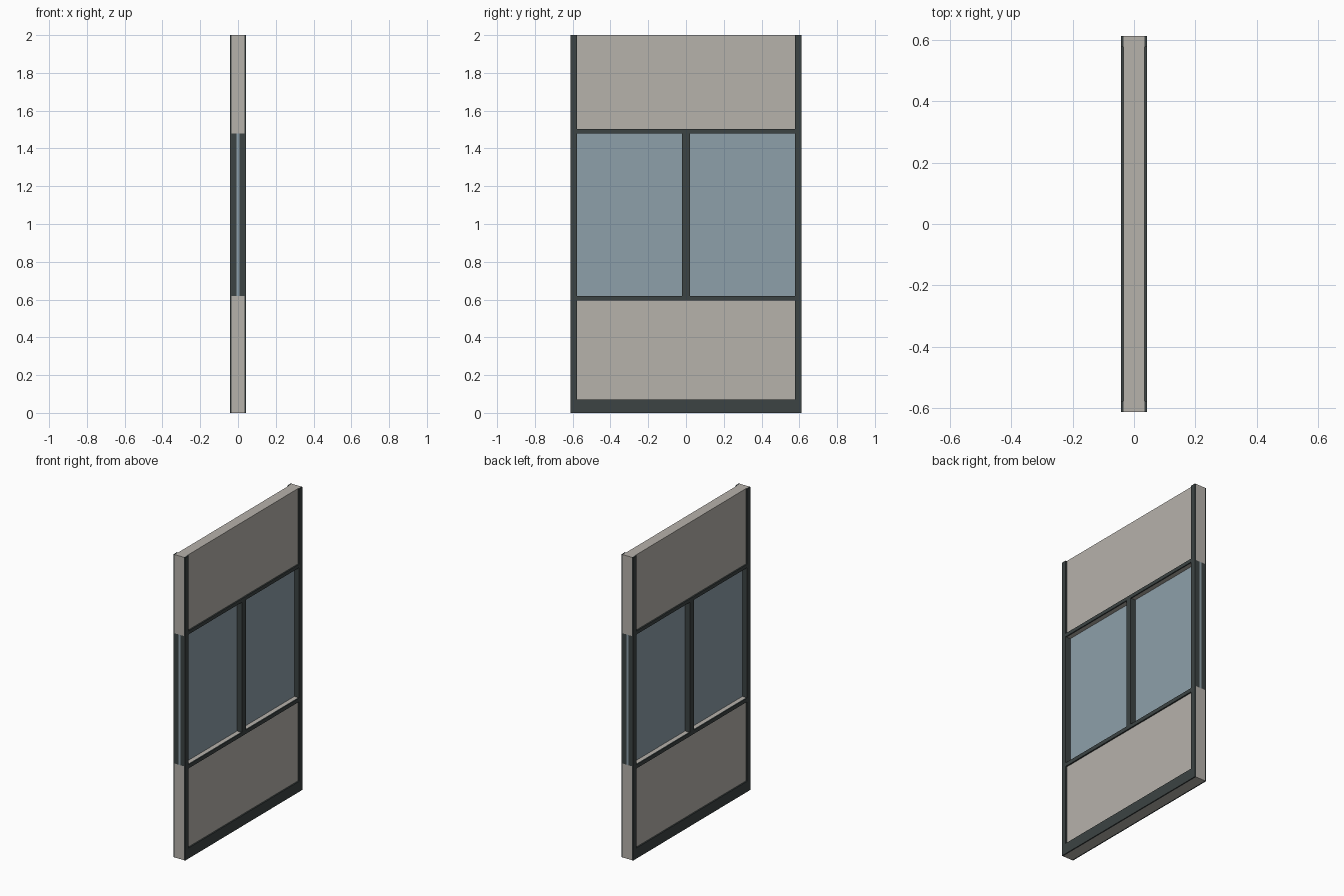
import bpy

if "Cube" in bpy.data.objects:
    bpy.data.objects.remove(bpy.data.objects["Cube"], do_unlink=True)


def material(name, rgb):
    m = bpy.data.materials.new(name)
    m.use_nodes = True
    colour = (*rgb, 1)
    m.diffuse_color = colour
    m.node_tree.nodes["Principled BSDF"].inputs["Base Color"].default_value = colour
    return m


plaster = material("warm grey plaster", (0.47, 0.445, 0.41))
steel = material("dark steel", (0.045, 0.056, 0.056))
glass = material("blue grey glass", (0.27, 0.35, 0.40))


def box(name, x, y, z, mat):
    """Axis-aligned box from (low, high) ranges."""
    ranges = (x, y, z)
    bpy.ops.mesh.primitive_cube_add(size=1, location=[(a + b) / 2 for a, b in ranges])
    ob = bpy.context.object
    ob.name = name
    ob.scale = [b - a for a, b in ranges]
    bpy.ops.object.transform_apply(location=False, rotation=False, scale=True)
    ob.data.materials.append(mat)
    return ob


HALF, INNER = 0.612, 0.577      # half length, inner edge of the posts
CORE, FACE, PANE = 0.034, 0.043, 0.007
SILL, HEAD, TOP = 0.62, 1.48, 2.0

# Solid wall below and above the window band
box("lower_wall", (-CORE, CORE), (-HALF, HALF), (0, SILL), plaster)
box("upper_wall", (-CORE, CORE), (-HALF, HALF), (HEAD, TOP), plaster)

# Glazing runs the full length between the frame halves
box("window_glass", (-PANE, PANE), (-HALF, HALF), (SILL, HEAD), glass)

# Metal frame repeated on both faces
for side, label in ((1, "left"), (-1, "right")):
    def span(a, b):
        return tuple(sorted((side * a, side * b)))

    trim = span(CORE, FACE)
    for end, where in ((-1, "front"), (1, "back")):
        y = tuple(sorted((end * INNER, end * HALF)))
        box(f"{label}_{where}_post", trim, y, (0, TOP), steel)
        box(f"{label}_{where}_jamb", span(PANE, CORE), y, (SILL, HEAD), steel)
    box(f"{label}_mullion", span(PANE, FACE), (-0.02, 0.02), (SILL, HEAD), steel)
    for name, z in (("plinth", (0, 0.07)), ("sill_rail", (0.595, SILL)),
                    ("head_rail", (HEAD, 1.503))):
        box(f"{label}_{name}", trim, (-INNER, INNER), z, steel)
